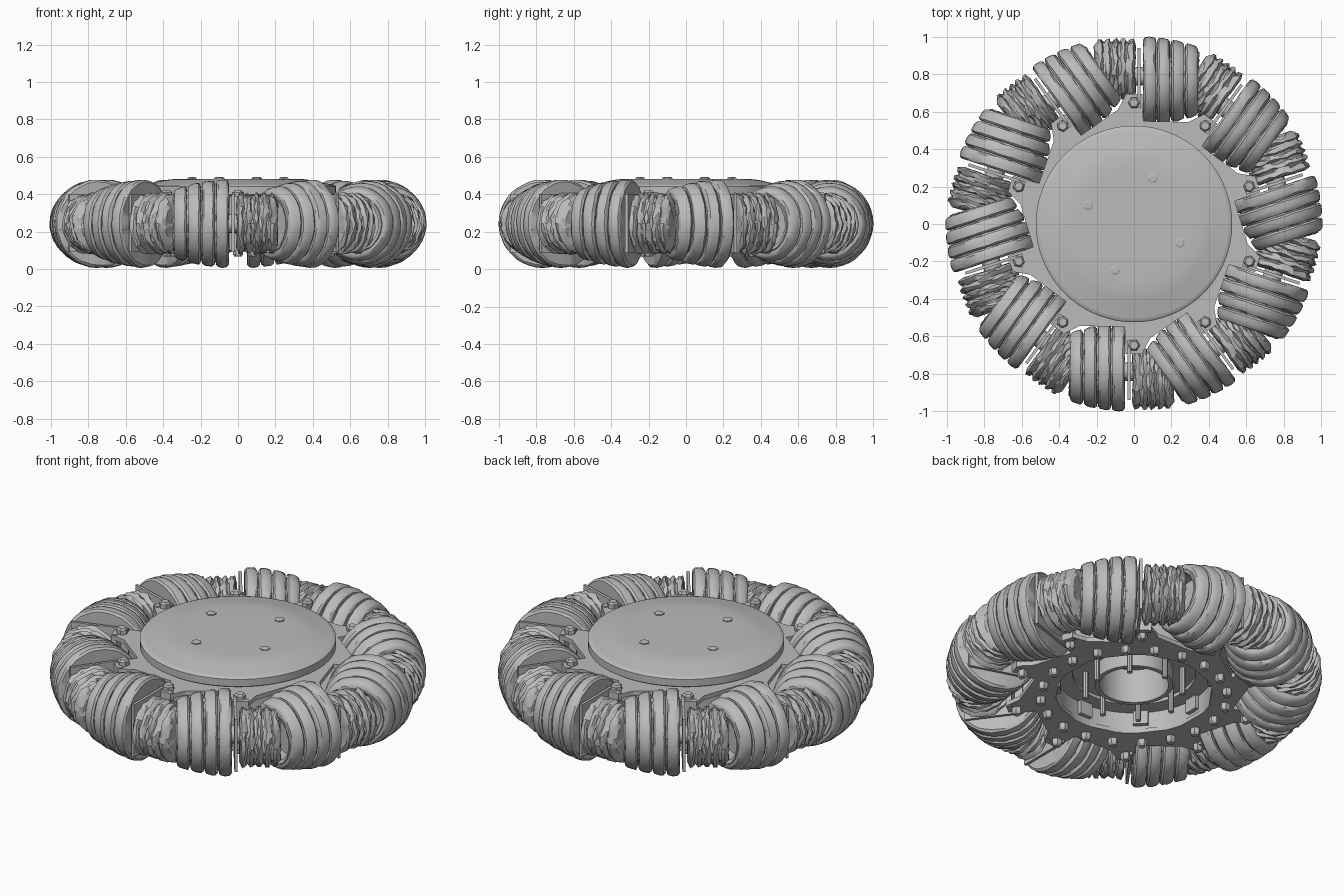
import bpy, bmesh, random
from math import cos, sin, pi, radians
from mathutils import Matrix, Vector

random.seed(4)
if "Cube" in bpy.data.objects:
    bpy.data.objects.remove(bpy.data.objects["Cube"])

ARMS = 10
GREY = (0.5, 0.5, 0.5, 1)
grey = bpy.data.materials.new("plain_grey")
grey.use_nodes = True
grey.diffuse_color = GREY
grey.node_tree.nodes["Principled BSDF"].inputs["Base Color"].default_value = GREY


def finish(bm, name, angle=35):
    bmesh.ops.recalc_face_normals(bm, faces=bm.faces)
    mesh = bpy.data.meshes.new(name)
    bm.to_mesh(mesh)
    bm.free()
    mesh.materials.append(grey)
    mesh.shade_smooth()
    mesh.set_sharp_from_angle(angle=radians(angle))
    return mesh


def place(mesh, name, matrix=Matrix()):
    obj = bpy.data.objects.new(name, mesh)
    bpy.context.collection.objects.link(obj)
    obj.matrix_world = matrix


def revolve(profile, name, sides=40, jitter=0, angle=35):
    """Spin (radius, height) points around z; end points at radius 0 are welded."""
    bm = bmesh.new()
    rings = []
    for r, h in profile:
        if r == 0:
            rings.append([bm.verts.new((0, 0, h))] * sides)
            continue
        ring = []
        for i in range(sides):
            a = 2 * pi * i / sides
            rr = r + random.uniform(-jitter, jitter)
            hh = h + random.uniform(-jitter, jitter)
            ring.append(bm.verts.new((rr * cos(a), rr * sin(a), hh)))
        rings.append(ring)
    for lo, hi in zip(rings, rings[1:]):
        for i in range(sides):
            j = (i + 1) % sides
            corners = list(dict.fromkeys((lo[i], lo[j], hi[j], hi[i])))
            bm.faces.new(corners)
    return finish(bm, name, angle)


def block(name, lo, hi):
    bm = bmesh.new()
    bmesh.ops.create_cube(bm, size=1)
    lo, hi = Vector(lo), Vector(hi)
    for v in bm.verts:
        v.co = Vector([(c + 0.5) * (b - a) + a for c, a, b in zip(v.co, lo, hi)])
    return finish(bm, name)


def turn(k, count=ARMS):
    return Matrix.Rotation(2 * pi * k / count, 4, 'Z')


def around(mesh, name, local=Matrix(), count=ARMS):
    for k in range(count):
        place(mesh, f"{name}_{k + 1}", turn(k, count) @ local)


# Large ribbed roller: four bands, solid at the bracket end, hollow at the other
START, BAND = 0.05, 0.075
big = [(0, START)]
for i in range(4):
    for ds, dr in ((0, -.012), (.01, 0), (.034, .002), (.056, 0),
                   (.066, -.008), (.067, -.025), (.074, -.025)):
        s = i * BAND + ds
        big.append((0.234 - 0.62 * s * s + dr, START + s))
big += [(0.135, 0.34), (0.13, 0.25), (0, 0.25)]
along_x = Matrix.Rotation(pi / 2, 4, 'Y')
around(revolve(big, "large_roller", jitter=0.002), "large_roller",
       Matrix.Translation((0, 0.765, 0.243)) @ along_x)

# Small rough roller that nests in the hollow of its neighbour
small = [(0, 0.0), (0.13, 0.0)]
for i in range(5):
    s = i * 0.042
    r = 0.16 - 0.9 * max(0, s - 0.1) ** 2
    small += [(r - .012, s + .004), (r + .004, s + .012),
              (r, s + .026), (r - .014, s + .036)]
small += [(0.12, 0.215), (0, 0.215)]
around(revolve(small, "small_roller", sides=32, jitter=0.0065, angle=28),
       "small_roller",
       Matrix.Translation((0.005, 0.827, 0.243)) @ Matrix.Rotation(-pi / 2, 4, 'Y'))

# Brackets and axles between the two rollers
around(block("bracket_web", (.02, .62, .09), (.036, .94, .40)), "bracket_web")
around(block("bracket_foot", (-.045, .665, .10), (.045, .695, .39)), "bracket_foot")
around(revolve([(0, -.03), (.05, -.03), (.05, .07), (0, .07)], "axle", 16),
       "axle", Matrix.Translation((0, .79, .243)) @ along_x)

# Upper and lower saw-toothed mounting plates
tooth = [(-.045, .69), (.045, .69), (.05, .55), (.29, .545)]


def saw_plate(name, z0, z1, hole):
    bm = bmesh.new()
    outline = [turn(-k) @ Vector((x, y, z0)) for k in range(ARMS) for x, y in tooth]
    loops = []
    for z in (z0, z1):
        outer = [bm.verts.new((p.x, p.y, z)) for p in outline]
        inner = [bm.verts.new((p.x * hole / p.length, p.y * hole / p.length, z))
                 for p in [Vector((q.x, q.y, 0)) for q in outline]]
        loops.append((outer, inner))
    (o0, i0), (o1, i1) = loops
    n = len(outline)
    for a in range(n):
        b = (a + 1) % n
        for p, q in ((o0, i0), (i0, i1), (i1, o1), (o1, o0)):
            bm.faces.new((p[a], p[b], q[b], q[a]))
    place(finish(bm, name, 20), name)


saw_plate("upper_plate", .36, .385, .40)
saw_plate("lower_plate", .105, .13, .42)

# Shallow domed cover
place(revolve([(0, .482), (.30, .482), (.36, .48), (.41, .472), (.45, .462),
               (.50, .453), (.518, .449), (.525, .442), (.525, .40),
               (.51, .39), (0, .39)], "domed_cover", 96, angle=40), "domed_cover")

# Inner drum with stepped floor and central hub cup, open below
place(revolve([(0, .36), (.185, .36), (.185, .16), (.21, .16), (.21, .25),
               (.33, .25), (.33, .23), (.42, .23), (.42, .11), (.44, .11),
               (.44, .38), (0, .38)], "inner_drum", 64), "inner_drum")

# Posts around the hub and lugs on the drum wall
around(revolve([(0, .09), (.016, .09), (.016, .26), (0, .26)], "hub_post", 8),
       "hub_post", Matrix.Translation((0, .26, 0)), 8)
around(block("drum_lug", (-.04, .395, .15), (.04, .425, .24)), "drum_lug", count=8)


# Hexagonal bolts
def bolt(name, r, h):
    return revolve([(0, 0), (r, 0), (r, h * .7), (r * .7, h), (0, h)], name, 6, angle=20)


around(bolt("upper_bolt", .032, .035), "upper_bolt",
       Matrix.Translation((0, .648, .384)))
flip = Matrix.Rotation(pi, 4, 'X')
low = bolt("lower_bolt", .027, .04)
around(low, "lower_tip_bolt", Matrix.Translation((0, .645, .106)) @ flip)
around(low, "lower_inner_bolt", turn(1, 40) @ Matrix.Translation((0, .5, .106)) @ flip, 20)
around(bolt("cover_bolt", .028, .012), "cover_bolt",
       Matrix.Translation((.1, .245, .479)), 4)
